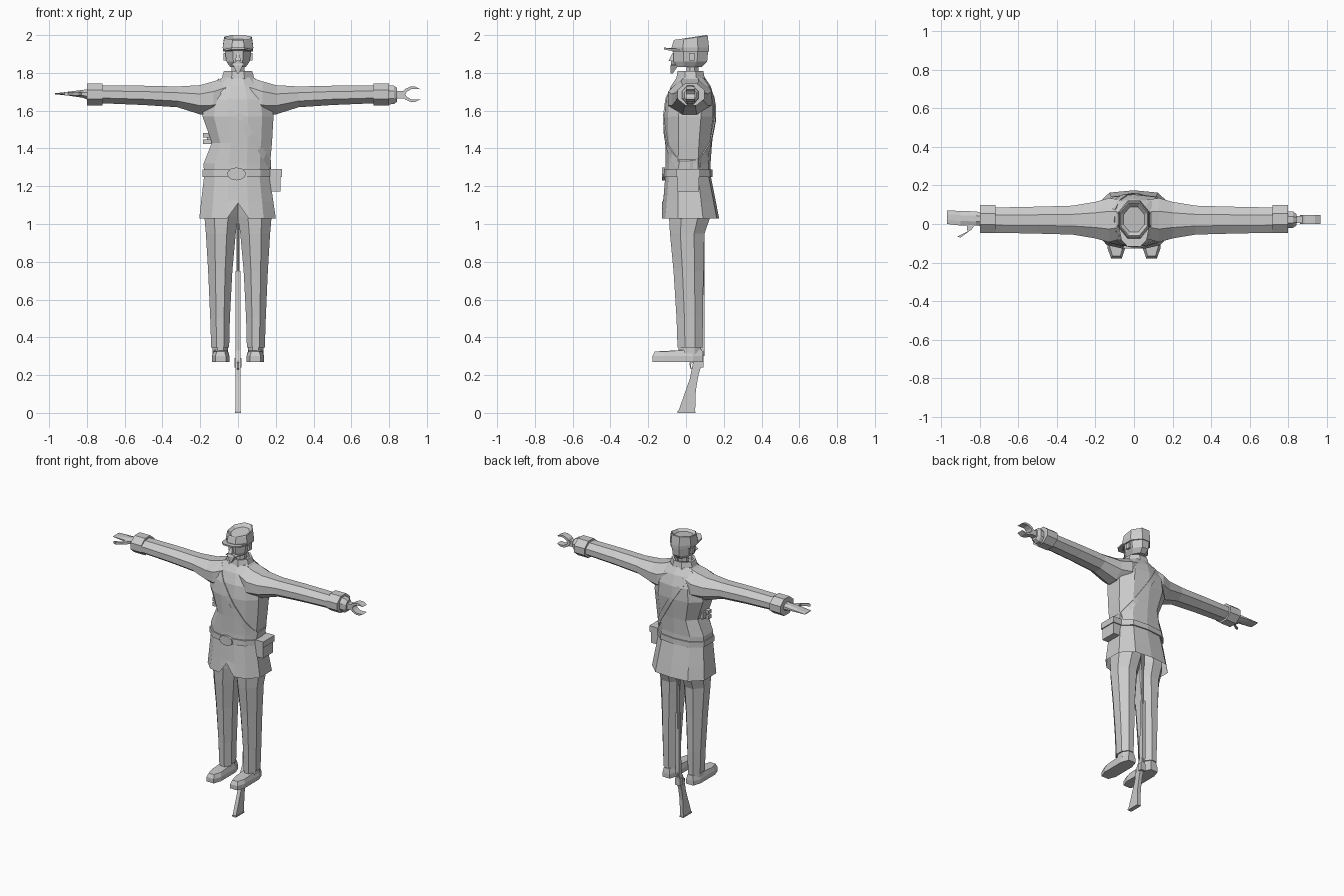
import bpy, bmesh, math
from mathutils import Vector
from mathutils.bvhtree import BVHTree

grey = bpy.data.materials.new("light grey")
grey.diffuse_color = (0.6, 0.6, 0.6, 1)


def make(name, bm):
    bmesh.ops.recalc_face_normals(bm, faces=bm.faces)
    me = bpy.data.meshes.new(name)
    bm.to_mesh(me)
    bm.free()
    me.materials.append(grey)
    ob = bpy.data.objects.new(name, me)
    bpy.context.collection.objects.link(ob)
    return ob


def loft(name, rings, cap0=True, cap1=True, closed=False, flip=1):
    """Skin a list of point rings; flip=-1 mirrors in x."""
    bm = bmesh.new()
    vs = [[bm.verts.new((p[0] * flip, p[1], p[2])) for p in r] for r in rings]
    n = len(vs[0])
    pairs = list(zip(vs, vs[1:])) + ([(vs[-1], vs[0])] if closed else [])
    for a, b in pairs:
        for i in range(n):
            j = (i + 1) % n
            bm.faces.new((a[i], a[j], b[j], b[i]))
    if not closed:
        if cap0:
            bm.faces.new(vs[0])
        if cap1:
            bm.faces.new(vs[-1])
    return make(name, bm)


def oct_ring(u0, u1, v0, v1, k=0.3):
    """Chamfered rectangle in two axes."""
    du, dv = (u1 - u0) * k, (v1 - v0) * k
    return [(u0 + du, v0), (u1 - du, v0), (u1, v0 + dv), (u1, v1 - dv),
            (u1 - du, v1), (u0 + du, v1), (u0, v1 - dv), (u0, v0 + dv)]


def zring(x0, x1, y0, y1, z, k=0.3, tilt=0):
    return [(x, y, z + tilt * y) for x, y in oct_ring(x0, x1, y0, y1, k)]


def xring(x, y0, y1, z0, z1, k=0.3):
    return [(x, y, z) for y, z in oct_ring(y0, y1, z0, z1, k)]


def box(name, x0, x1, y0, y1, z0, z1):
    r = [(x0, y0), (x1, y0), (x1, y1), (x0, y1)]
    return loft(name, [[(x, y, z) for x, y in r] for z in (z0, z1)])


def plate(name, pts, axis, a, b):
    """Extrude a 2D outline along x ('x': points are y,z) or y ('y': x,z)."""
    f = (lambda p, d: (d, p[0], p[1])) if axis == 'x' else (lambda p, d: (p[0], d, p[1]))
    return loft(name, [[f(p, d) for p in pts] for d in (a, b)])


def coat_ring(z, wl, wr, yf, yb, notch=0.0, g=0.0):
    wl, wr, yf, yb = wl + g, wr + g, yf - g, yb + g
    m = (yf + yb) / 2
    h = (yb - yf) * 0.22
    return [(0, yf, z + notch), (wr * .28, yf, z), (wr * .68, yf + .018, z), (wr, m - h, z),
            (wr, m + h, z), (wr * .62, yb - .012, z), (0, yb, z), (-wl * .62, yb - .012, z),
            (-wl, m + h, z), (-wl, m - h, z), (-wl * .68, yf + .018, z), (-wl * .28, yf, z)]


# Coat body with split hem, nipped on one side
coat = loft("coat", [
    coat_ring(1.03, .205, .2, -.128, .175, .08),
    coat_ring(1.12, .195, .187, -.12, .158, .01),
    coat_ring(1.25, .18, .168, -.11, .132),
    coat_ring(1.32, .182, .17, -.108, .13),
    coat_ring(1.43, .138, .18, -.11, .138),
    coat_ring(1.57, .188, .188, -.115, .155),
    coat_ring(1.66, .175, .175, -.105, .153),
    coat_ring(1.73, .135, .135, -.08, .13),
    coat_ring(1.775, .085, .085, -.05, .1)], cap0=False)

# Collar and neck
loft("collar", [zring(-.088, .088, -.052, .1, 1.765), zring(-.075, .075, -.045, .092, 1.81),
                zring(-.06, .06, -.03, .08, 1.81), zring(-.055, .055, -.028, .078, 1.785)])
loft("neck", [zring(-.035, .035, .002, .065, 1.76), zring(-.035, .035, .002, .065, 1.86)])

# Belt, buckle
loft("belt", [coat_ring(1.25, .18, .168, -.11, .132),
              coat_ring(1.25, .18, .168, -.11, .132, g=.008),
              coat_ring(1.288, .181, .169, -.109, .131, g=.008),
              coat_ring(1.288, .181, .169, -.109, .131)])
plate("buckle", [(-.008 + .05 * math.cos(i * math.pi / 6), 1.265 + .034 * math.sin(i * math.pi / 6))
                 for i in range(12)], 'y', -.126, -.11)

# Hip pouch with flap
box("pouch", .168, .225, -.045, .068, 1.172, 1.285)
box("pouch_flap", .165, .232, -.052, .075, 1.25, 1.292)

# Small fittings on the nipped side
for z in (1.435, 1.47):
    box("side_fitting", -.185, -.12, -.02, .015, z - .012, z + .012)
box("side_fitting_bar", -.165, -.13, -.008, .045, 1.43, 1.475)

# Shoulder strap wrapped round the coat by ray casting
bm = bmesh.new()
bm.from_mesh(coat.data)
tree = BVHTree.FromBMesh(bm)
bm.free()
top, hip = Vector((-.115, .02, 1.76)), Vector((.185, .02, 1.29))
c, u = (top + hip) / 2, (hip - top).normalized()
wide = u.cross(Vector((0, 1, 0))) * .016
rings = []
for i in range(28):
    t = i * math.tau / 28
    d = u * math.cos(t) + Vector((0, 1, 0)) * math.sin(t)
    hits = [tree.ray_cast(c + s, d)[0] for s in (wide, -wide)]
    if None in hits:
        continue
    a, b = hits
    rings.append([a - d * .01, a + d * .007, b + d * .007, b - d * .01])
loft("shoulder_strap", rings, closed=True)

# Sleeves, cuffs, legs and shoes on both sides
for s, side in ((1, "left"), (-1, "right")):
    loft(side + "_sleeve", [
        xring(.06, -.075, .125, 1.6, 1.778), xring(.13, -.095, .135, 1.575, 1.755),
        xring(.2, -.075, .115, 1.58, 1.735), xring(.32, -.055, .095, 1.618, 1.728),
        xring(.5, -.05, .09, 1.63, 1.732), xring(.74, -.045, .085, 1.64, 1.732)], flip=s)
    loft(side + "_cuff", [xring(.718, -.046, .098, 1.627, 1.745),
                          xring(.8, -.046, .098, 1.627, 1.745)], flip=s)
    loft(side + "_trouser_leg", [
        zring(.047, .142, -.045, .086, .345), zring(.043, .147, -.05, .09, .5),
        zring(.03, .158, -.066, .092, .75), zring(.012, .17, -.085, .098, .95),
        zring(-.002, .178, -.09, .13, 1.04), zring(-.002, .165, -.09, .12, 1.2)], flip=s)
    loft(side + "_ankle", [zring(.053, .134, -.04, .08, .31), zring(.053, .134, -.04, .08, .35)], flip=s)
    loft(side + "_shoe", [
        [(x, y, z) for x, y, z in zring(.045, .138, -.178, .09, .27, .2)],
        zring(.045, .138, -.178, .09, .3, .2),
        [(x, y, .325 if y < -.05 else .335) for x, y, z in zring(.055, .128, -.165, .085, .33, .22)]], flip=s)

# Flat open hand
loft("open_hand", [xring(.79, -.01, .06, 1.655, 1.715), xring(.82, -.008, .065, 1.668, 1.71),
                   xring(.9, -.008, .068, 1.68, 1.7), xring(.97, .0, .07, 1.687, 1.692)], flip=-1)
loft("thumb", [[(x, y, z) for x, y in ((.81, .015), (.845, -.03), (.88, -.048), (.918, -.066), (.9, -.07),
                                       (.865, -.058 + .02), (.87, .01))] for z in (1.68, 1.698)], flip=-1)

# Gripping hand: wrist and two curled fingers
loft("wrist", [xring(.78, -.02, .065, 1.632, 1.733), xring(.825, -.02, .065, 1.635, 1.732),
               xring(.843, -.008, .052, 1.648, 1.72)])
box("palm", .835, .885, .005, .042, 1.664, 1.704)
arc = [(.862, 0), (.885, .028), (.915, .041), (.94, .04), (.967, .026),
       (.943, .028), (.917, .027), (.895, .014), (.885, 0)]
for s, n in ((1, "curled_fingers"), (-1, "curled_thumb")):
    plate(n, [(x, 1.687 + s * z) for x, z in arc], 'y', .0, .048)

# Head
loft("head", [zring(-.042, .042, -.058, .085, 1.832), zring(-.062, .062, -.066, .112, 1.86),
              zring(-.07, .07, -.068, .118, 1.925)])
tip = lambda w, y0, y1, z: [(-w, y0, z), (w, y0, z), (w, y1, z), (-w, y1, z)]
loft("goatee", [tip(.004, -.082, -.07, 1.797), tip(.026, -.082, -.04, 1.84), tip(.02, -.074, -.04, 1.855)])
loft("nose", [tip(.015, -.092, -.06, 1.864), tip(.006, -.072, -.06, 1.905)])
for s in (1, -1):
    plate("moustache", [(s * x, z) for x, z in ((0, 1.866), (.04, 1.846), (.036, 1.84), (0, 1.85))], 'y', -.08, -.055)
    box("ear", *sorted((s * .062, s * .078)), .015, .045, 1.865, 1.905)

# Cap with sunken crown, and peak
loft("cap", [zring(-.078, .078, -.074, .122, 1.912), zring(-.081, .081, -.076, .122, 1.935),
             zring(-.074, .074, -.066, .115, 1.98, tilt=.15),
             zring(-.07, .07, -.06, .108, 1.984, tilt=.15),
             zring(-.054, .054, -.042, .088, 1.968, tilt=.12)])
peak = [(-.078, -.02, 1.915), (-.066, -.082, 1.917), (-.035, -.116, 1.924),
        (.035, -.116, 1.924), (.066, -.082, 1.917), (.078, -.02, 1.915)]
loft("cap_peak", [peak, [(x, y, z + .01) for x, y, z in peak]])

# Rifle hung behind the legs
plate("rifle_stock", [(-.042, .004), (.048, .0), (.052, .12), (.066, .2), (.09, .28), (.098, .34), (.096, .75),
                      (.076, .75), (.07, .33), (.038, .27), (.02, .18)], 'x', -.013, .013)
plate("butt_plate", [(-.044, 0), (.05, 0), (.05, .008), (-.044, .01)], 'x', -.015, .015)
loft("rifle_barrel", [zring(-.008, .008, .078, .097, .3), zring(-.008, .008, .08, .097, 1.2)])
plate("trigger_guard", [(.045, .28), (.018, .265), (.022, .236), (.04, .225), (.042, .231),
                        (.028, .24), (.025, .26), (.05, .27)], 'x', -.005, .005)
box("rifle_lock", -.019, .019, .066, .092, .24, .29)
